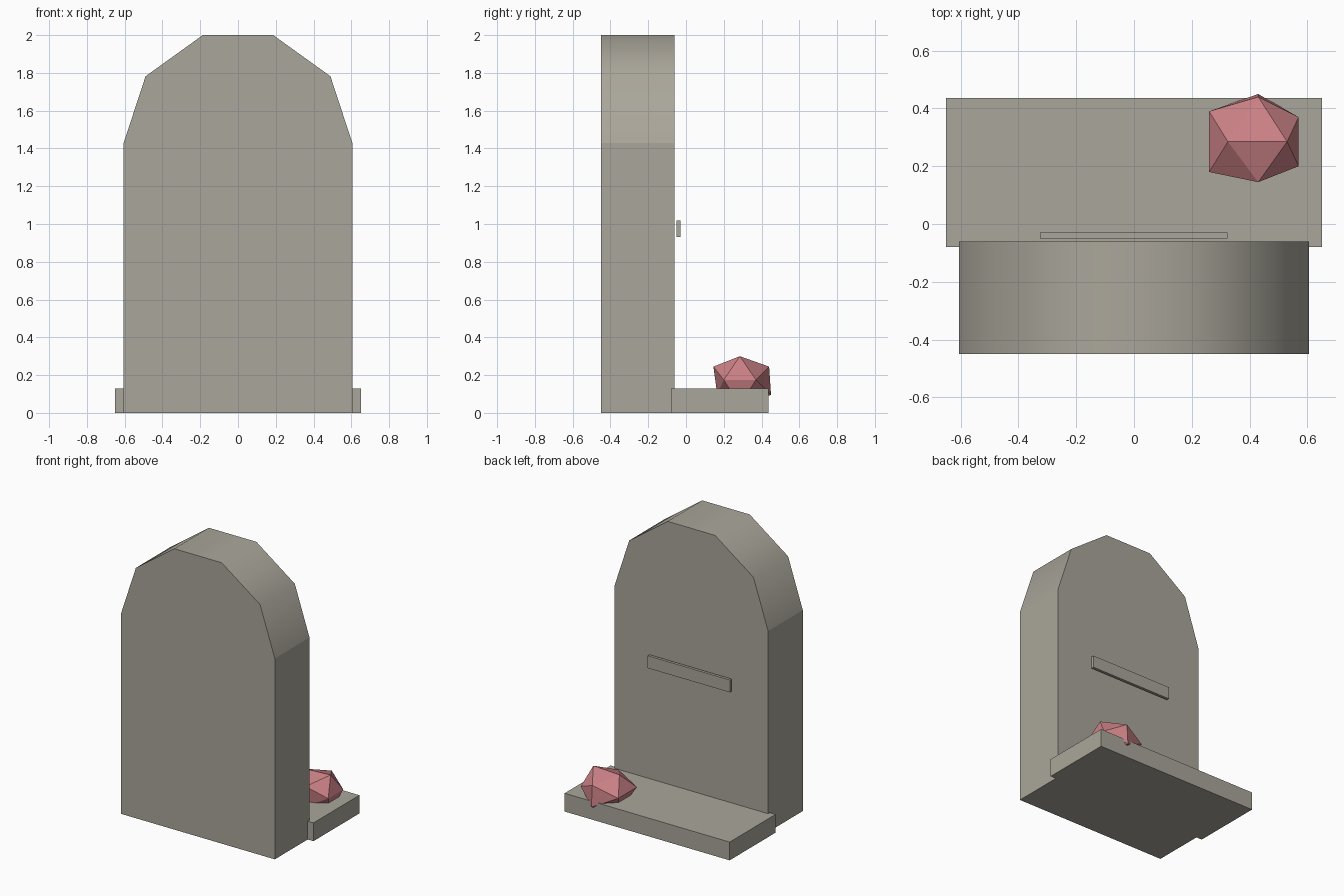
import bpy, bmesh
from math import cos, sin, pi

if "Cube" in bpy.data.objects:
    bpy.data.objects.remove(bpy.data.objects["Cube"])


def make_material(name, rgb):
    m = bpy.data.materials.new(name)
    m.use_nodes = True
    m.diffuse_color = (*rgb, 1)
    m.node_tree.nodes["Principled BSDF"].inputs["Base Color"].default_value = (*rgb, 1)
    return m


stone = make_material("warm grey stone", (0.40, 0.38, 0.325))
pink = make_material("dusty pink", (0.60, 0.22, 0.24))


def add_object(name, bm, material):
    bmesh.ops.recalc_face_normals(bm, faces=bm.faces)
    mesh = bpy.data.meshes.new(name)
    bm.to_mesh(mesh)
    bm.free()
    mesh.materials.append(material)
    obj = bpy.data.objects.new(name, mesh)
    bpy.context.collection.objects.link(obj)
    return obj


def box(name, low, high, material):
    bm = bmesh.new()
    bmesh.ops.create_cube(bm, size=1)
    for v in bm.verts:
        v.co = [(a + b) / 2 + c * (b - a) for a, b, c in zip(low, high, v.co)]
    return add_object(name, bm, material)


# Upright slab: straight sides under half a decagon, rounded shading on the arch
radius, spring, front, back = 0.605, 1.43, -0.45, -0.06
profile = [(-radius, 0), (radius, 0)]
profile += [(radius * cos(i * pi / 5), spring + 0.99 * radius * sin(i * pi / 5)) for i in range(6)]
bm = bmesh.new()
face = bm.faces.new([bm.verts.new((x, front, z)) for x, z in profile])
moved = bmesh.ops.extrude_face_region(bm, geom=[face], use_keep_orig=True)["geom"]
for v in moved:
    if isinstance(v, bmesh.types.BMVert):
        v.co.y = back
bm.normal_update()
for f in bm.faces:
    f.smooth = abs(f.normal.y) < 0.5 and f.calc_center_median().z > spring
add_object("upright_slab", bm, stone)

# Low base and the narrow plaque floating just off the back
box("base", (-0.65, -0.08, 0), (0.65, 0.437, 0.13), stone)
box("plaque", (-0.325, -0.05, 0.93), (0.323, -0.03, 1.018), stone)

# Faceted, slightly uneven flower clump: hull of a squashed icosahedron
clump = [
    (0.53, 0.285, 0.30), (0.325, 0.285, 0.29),
    (0.43, 0.44, 0.245), (0.43, 0.145, 0.245),
    (0.57, 0.37, 0.175), (0.57, 0.20, 0.175),
    (0.26, 0.39, 0.18), (0.26, 0.18, 0.18),
    (0.43, 0.45, 0.095), (0.43, 0.165, 0.10),
    (0.53, 0.285, 0.04), (0.325, 0.285, 0.04),
]
bm = bmesh.new()
for p in clump:
    bm.verts.new(p)
bmesh.ops.convex_hull(bm, input=bm.verts)
add_object("flower_clump", bm, pink)
